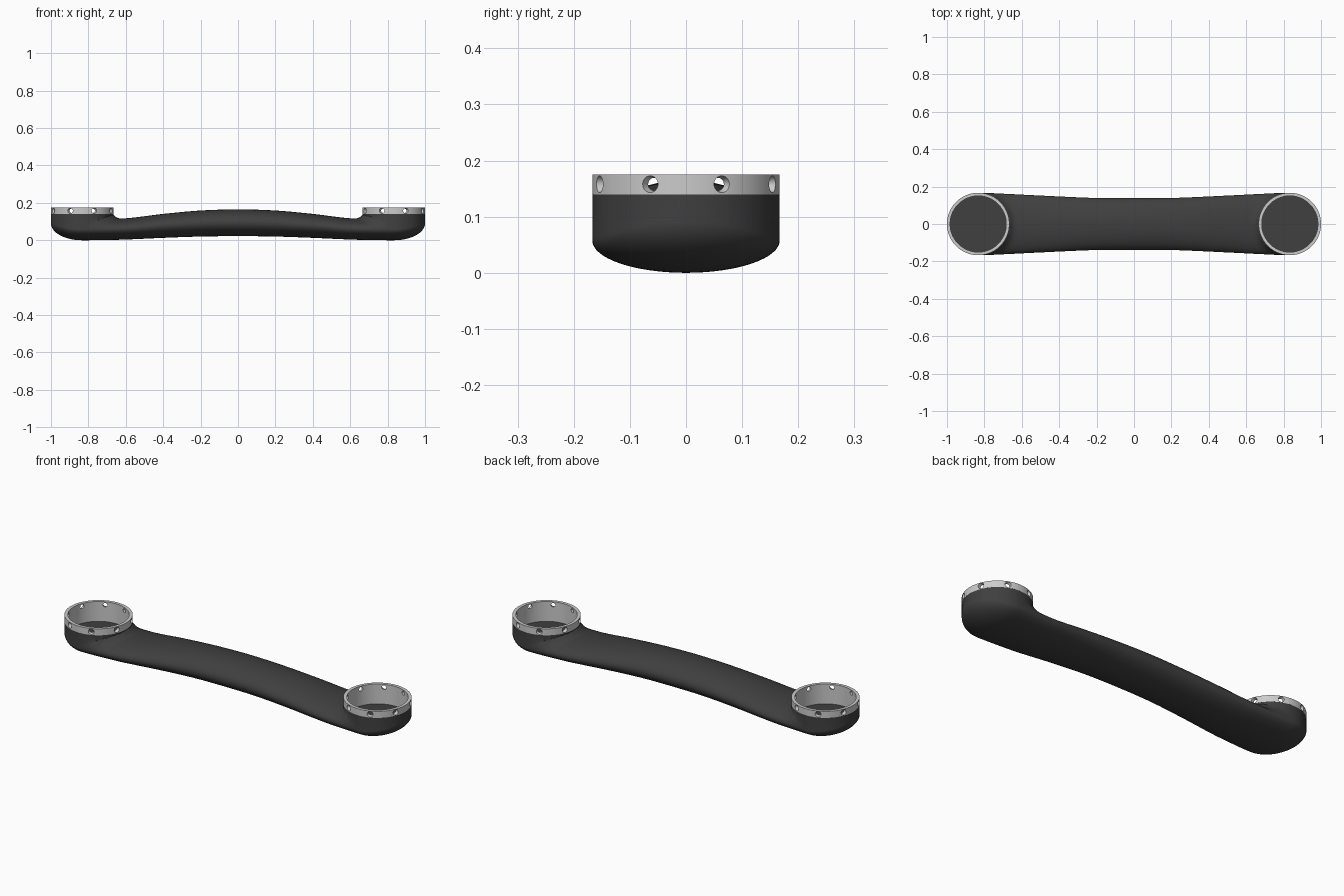
import bpy, bmesh, math
from mathutils import Matrix, Vector

if "Cube" in bpy.data.objects:
    bpy.data.objects.remove(bpy.data.objects["Cube"])

R, CX = 0.167, 0.833          # cup radius and cup centre
RIM, TOP, FLOOR = 0.14, 0.175, 0.068


def interp(table, x):
    # smooth curve through a few (x, value) points
    xs = [p[0] for p in table]
    vs = [p[1] for p in table]
    n = len(xs)
    slope = [0.0] + [(vs[i + 1] - vs[i - 1]) / (xs[i + 1] - xs[i - 1]) for i in range(1, n - 1)] + [0.0]
    for i in range(n - 1):
        if x <= xs[i + 1]:
            h = xs[i + 1] - xs[i]
            t = max(0, (x - xs[i]) / h)
            return ((2*t**3 - 3*t**2 + 1) * vs[i] + (t**3 - 2*t**2 + t) * h * slope[i]
                    + (3*t**2 - 2*t**3) * vs[i + 1] + (t**3 - t**2) * h * slope[i + 1])
    return vs[-1]


WIDTH = [(0, .138), (.2, .139), (.5, .152), (.7, .162), (CX, R)]
UPPER = [(0, .165), (.2, .159), (.4, .141), (.58, .119), (.68, .115), (CX, .115)]
LOWER = [(0, .022), (.2, .020), (.4, .013), (.6, .004), (.72, .001), (CX, 0)]


def section(x):
    # half width, bottom, widest height and top of the arm at x
    ax = abs(x)
    if ax <= CX:
        zb, zt = interp(LOWER, ax), interp(UPPER, ax)
        return interp(WIDTH, ax), zb, (zb + zt) / 2, zt
    t = min(1, (ax - CX) / R)
    c = math.sqrt(1 - t * t)
    mid = .0575 + .0325 * t * t
    return R * c, .09 * (1 - c), mid, mid + .0575 * c


def finish(bm, name):
    bmesh.ops.remove_doubles(bm, verts=bm.verts, dist=1e-5)
    bmesh.ops.recalc_face_normals(bm, faces=bm.faces)
    me = bpy.data.meshes.new(name)
    bm.to_mesh(me)
    bm.free()
    ob = bpy.data.objects.new(name, me)
    bpy.context.collection.objects.link(ob)
    return ob


def loft(bm, rings, closed=False, capped=False):
    loops = [[bm.verts.new(p) for p in r] for r in rings]
    n = len(loops[0])
    pairs = list(zip(loops, loops[1:])) + ([(loops[-1], loops[0])] if closed else [])
    for a, b in pairs:
        for i in range(n):
            j = (i + 1) % n
            bm.faces.new((a[i], a[j], b[j], b[i]))
    if capped:
        bm.faces.new(loops[0])
        bm.faces.new(loops[-1])


def circle(cx, r, z, n=96):
    return [(cx + r * math.cos(2 * math.pi * i / n), r * math.sin(2 * math.pi * i / n),
             z(cx + r * math.cos(2 * math.pi * i / n)) if callable(z) else z) for i in range(n)]


def boolean(ob, cutter, op):
    cutter.hide_render = True
    m = ob.modifiers.new(op.lower(), 'BOOLEAN')
    m.object, m.operation, m.solver = cutter, op, 'EXACT'
    bpy.context.view_layer.objects.active = ob
    bpy.ops.object.modifier_apply(modifier=m.name)
    bpy.data.objects.remove(cutter)


def smooth(ob, deg=35):
    bpy.ops.object.select_all(action='DESELECT')
    ob.select_set(True)
    bpy.context.view_layer.objects.active = ob
    bpy.ops.object.shade_smooth_by_angle(angle=math.radians(deg))


# arched arm with rounded ends and a fillet running up to each cup
half = [.833 * i / 70 for i in range(71)] + [CX + R * math.sin(math.pi / 2 * i / 16) for i in range(1, 16)]
xs = [-x for x in reversed(half[1:])] + half
rings = []
for x in xs:
    w, zb, zm, zt = section(x)
    ring = []
    for i in range(64):
        a = 2 * math.pi * i / 64
        y, s = w * math.cos(a), math.sin(a)
        z = zm + s * (zt - zm if s > 0 else zm - zb)
        if s > 0:
            d = max(0, math.hypot(abs(x) - CX, y) - R)
            if d < .05:
                z += max(0, .137 - z) * (1 - d / .05) ** 3 * s
        ring.append((x, y, z))
    rings.append(ring)
bm = bmesh.new()
tips = [[(sx, 0, .09)] * 64 for sx in (-1, 1)]
loft(bm, [tips[0]] + rings + [tips[1]])
bmesh.ops.dissolve_degenerate(bm, dist=1e-6, edges=bm.edges)
body = finish(bm, "arm_body")

# cup walls added to the arm, then bored out
bm = bmesh.new()
for cx in (-CX, CX):
    base = lambda x: .062 if abs(x) < CX else section(x)[2] + .002
    loft(bm, [circle(cx, R - .0004, base), circle(cx, R - .0004, RIM)], capped=True)
boolean(body, finish(bm, "cup_walls"), 'UNION')
bm = bmesh.new()
for cx in (-CX, CX):
    loft(bm, [circle(cx, .152, FLOOR), circle(cx, .152, .3)], capped=True)
boolean(body, finish(bm, "cup_bores"), 'DIFFERENCE')
mat = bpy.data.materials.new("dark_grey")
mat.diffuse_color = (.05, .05, .05, 1)
mat.use_nodes = True
mat.node_tree.nodes["Principled BSDF"].inputs["Base Color"].default_value = mat.diffuse_color
body.data.materials.append(mat)
smooth(body)

# metal flange rings with inner liner and eight countersunk holes
PROFILE = [(.15, FLOOR - .001), (.15, TOP), (R, TOP), (R, RIM), (.153, RIM), (.153, FLOOR - .001)]
for cx, side in ((-CX, "left"), (CX, "right")):
    bm = bmesh.new()
    loft(bm, [circle(cx, r, z) for r, z in PROFILE], closed=True)
    flange = finish(bm, side + "_flange_ring")
    bm = bmesh.new()
    for k in range(8):
        a = math.radians(22.5 + 45 * k)
        out = Vector((math.cos(a), math.sin(a), 0))
        rot = out.to_track_quat('Z', 'Y').to_matrix().to_4x4()
        bmesh.ops.create_cone(bm, cap_ends=True, segments=24, radius1=.0085, radius2=.0165, depth=.036,
                              matrix=Matrix.Translation(Vector((cx, 0, .158)) + out * .156) @ rot)
    boolean(flange, finish(bm, "hole_cutters"), 'DIFFERENCE')
    smooth(flange)
